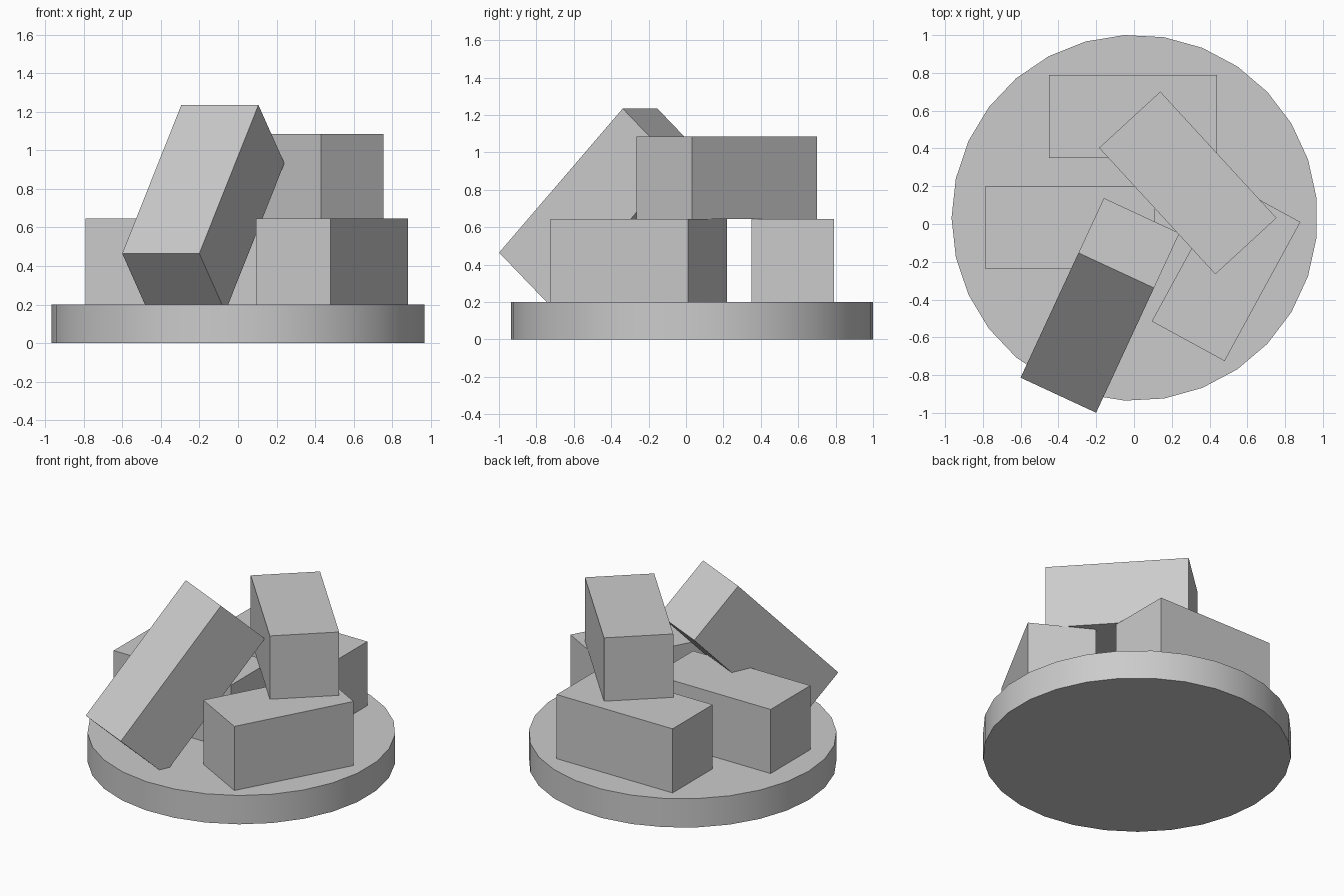
import bpy
from math import radians, pi

if "Cube" in bpy.data.objects:
    bpy.data.objects.remove(bpy.data.objects["Cube"])


def block(name, size, centre, yaw=0.0, pitch=0.0):
    """Box scaled to size, tilted about its own x axis, then turned about z."""
    bpy.ops.mesh.primitive_cube_add(size=1, location=centre,
                                    rotation=(radians(pitch), 0, radians(yaw)))
    ob = bpy.context.object
    ob.name = name
    ob.scale = size
    bpy.ops.object.transform_apply(location=False, rotation=False, scale=True)
    return ob


# Round base plate, 29 sides with one corner pointing to -x
bpy.ops.mesh.primitive_cylinder_add(vertices=29, radius=0.969, depth=0.2,
                                    location=(0.003, 0.0325, 0.1))
base = bpy.context.object
base.name = "base_plate"
# the primitive starts with a corner on +y; turn that corner to -x
base.rotation_euler = (0, 0, pi / 2)
bpy.ops.object.transform_apply(location=False, rotation=True, scale=False)
bpy.ops.object.shade_smooth_by_angle(angle=radians(30))

# Three blocks lying on the plate
block("back_block", (0.89, 0.44, 0.445), (-0.005, 0.57, 0.4225))
block("left_block", (0.90, 0.435, 0.445), (-0.34, -0.018, 0.4225))
block("right_block", (0.838, 0.439, 0.445), (0.4875, -0.2525, 0.4225), yaw=61.4)

# Block stacked across the others
block("top_block", (0.909, 0.44, 0.44), (0.285, 0.2175, 0.865), yaw=-47.4)

# Long block leaning on the pile, its low end sunk into the plate
block("leaning_block", (0.441, 1.06, 0.44), (-0.18, -0.431, 0.6985),
      yaw=-24.9, pitch=46.6)
